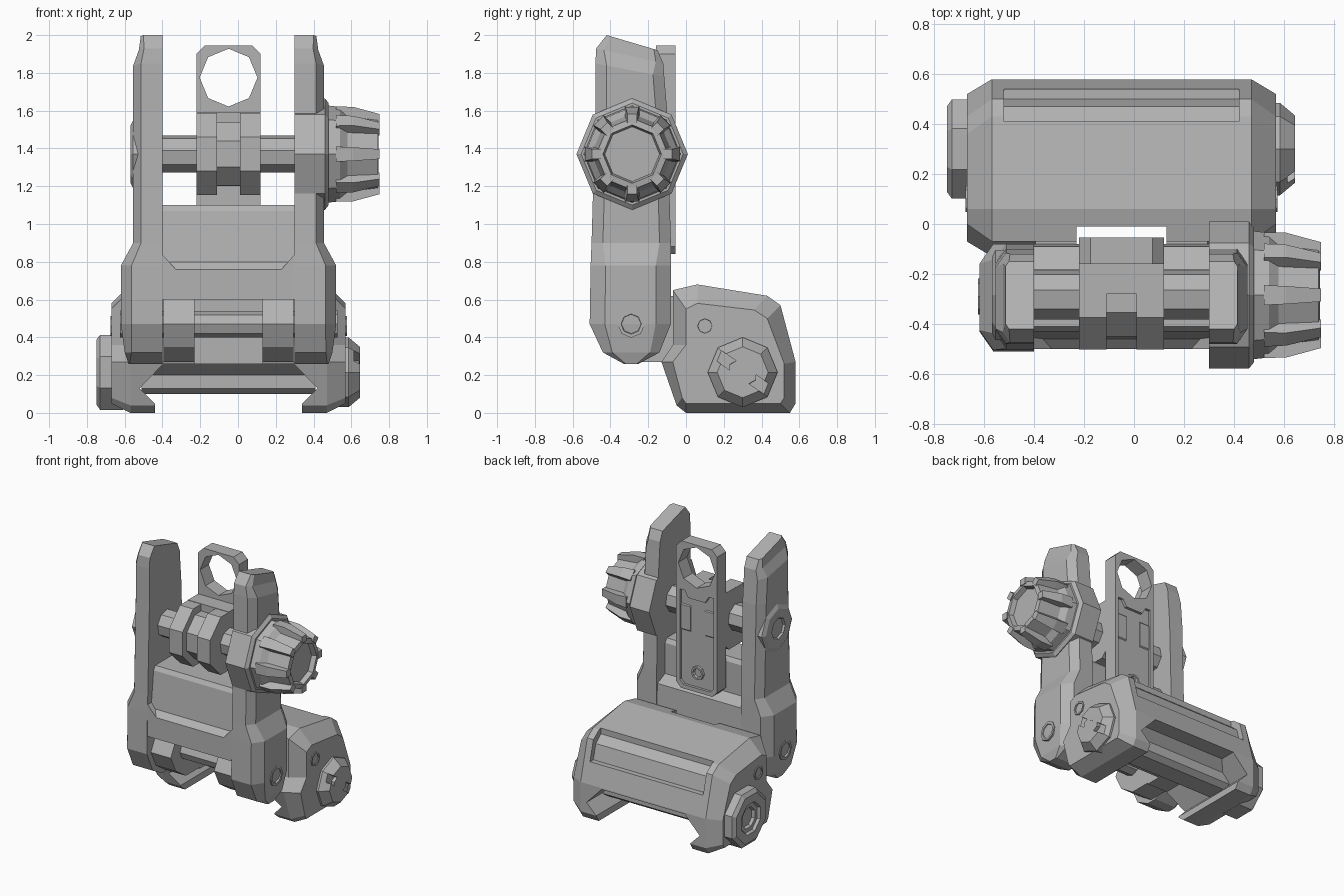
import bpy, bmesh, math
from mathutils import Vector, Matrix

if "Cube" in bpy.data.objects:
    bpy.data.objects.remove(bpy.data.objects["Cube"])

CX = -0.05  # the body is symmetric about this x; all x below are relative to it
grey = bpy.data.materials.new("grey_metal")
grey.diffuse_color = (0.45, 0.45, 0.45, 1)
grey.use_nodes = True
grey.node_tree.nodes["Principled BSDF"].inputs["Base Color"].default_value = grey.diffuse_color


def loft(name, rings):
    """Skin a list of equal-length point rings and cap both ends."""
    bm = bmesh.new()
    vs = [[bm.verts.new((p[0] + CX, p[1], p[2])) for p in r] for r in rings]
    n = len(vs[0])
    for a, b in zip(vs, vs[1:]):
        for i in range(n):
            j = (i + 1) % n
            bm.faces.new((a[i], a[j], b[j], b[i]))
    bm.faces.new(vs[0][::-1])
    bm.faces.new(vs[-1])
    bmesh.ops.recalc_face_normals(bm, faces=bm.faces[:])
    me = bpy.data.meshes.new(name)
    bm.to_mesh(me)
    bm.free()
    me.materials.append(grey)
    ob = bpy.data.objects.new(name, me)
    bpy.context.collection.objects.link(ob)
    return ob


def prism_x(name, pts, a, b):
    return loft(name, [[(x, y, z) for y, z in pts] for x in (a, b)])


def prism_y(name, pts, a, b):
    return loft(name, [[(x, y, z) for x, z in pts] for y in (a, b)])


def rect(a, b, c, d):
    return [(a, c), (b, c), (b, d), (a, d)]


def ngon(u, v, r, n=8, turn=0.0):
    return [(u + r * math.sin(turn + 2 * math.pi * i / n),
             v + r * math.cos(turn + 2 * math.pi * i / n)) for i in range(n)]


def turned(name, centre, steps, n=8, turn=0.0):
    """Faceted turned part along x from (x, radius) steps."""
    return loft(name, [[(x, y, z) for y, z in ngon(*centre, r, n, turn)] for x, r in steps])


def cut(ob, *cutters):
    for c in cutters:
        c.hide_render = True
        m = ob.modifiers.new("cut", 'BOOLEAN')
        m.operation = 'DIFFERENCE'
        m.solver = 'EXACT'
        m.object = c
        bpy.context.view_layer.objects.active = ob
        bpy.ops.object.modifier_apply(modifier=m.name)
        bpy.data.objects.remove(c)


HINGE, DRUM, CLAMP = (-0.29, 0.47), (-0.285, 1.37), (0.3, 0.215)

# Base clamp body, chamfered towards both ends
full = [(-.07, .65), (.06, .68), (.43, .62), (.5, .57), (.58, .27), (.58, .05),
        (.55, 0), (0, 0), (-.05, .04), (-.13, .27), (-.07, .36)]
small = [(0, .55), (.06, .58), (.36, .545), (.43, .5), (.52, .26), (.52, .08),
         (.5, .05), (0, .05), (-.02, .08), (-.07, .27), (0, .36)]
base = loft("base_body", [[(x, y, z) for y, z in p] for x, p in
                          ((-.62, small), (-.52, full), (.52, full), (.62, small))])
rail = [(-.39, -.1), (-.39, .05), (-.47, .13), (-.345, .26),
        (.345, .26), (.47, .13), (.39, .05), (.39, -.1)]
step = [(.41, .8), (.41, .58), (.47, .53), (.50, .42), (.7, .42), (.7, .8)]
cut(base,
    prism_y("rail_cutter", rail, -1, 1),
    prism_x("notch_cutter", rect(-.4, -.01, -.1, 1), -.18, .18),
    prism_x("step_cutter", step, -.47, .47))

# Recoil bar crossing the rail channel
prism_x("recoil_bar", [(.08, .28), (.18, .2), (.18, .13), (.22, .1), (.36, .1),
                       (.4, .13), (.4, .2), (.48, .28)], -.46, .46)

# Hinge knuckles on the base, and the hinge rod
knuckle = [(.02, .62), (-.2, .62), (-.4, .6), (-.47, .47), (-.41, .35),
           (-.29, .27), (-.1, .27), (.02, .3)]
for side, s in (("left", -1), ("right", 1)):
    prism_x(side + "_hinge_knuckle", knuckle, s * .18, s * .345)
turned("hinge_rod", HINGE, [(-.4, .07), (.4, .07)])

# Uprights: z at front, z at back, y front, y back, outer x, edge chamfer
levels = [(.26, .26, -.33, -.25, .53, .01), (.32, .32, -.44, -.14, .55, .05),
          (.47, .47, -.51, -.08, .57, .08), (.78, .78, -.505, -.08, .57, .08),
          (.9, .9, -.5, -.08, .505, .06), (1.6, 1.6, -.48, -.1, .505, .06),
          (1.85, 1.78, -.48, -.115, .505, .06), (1.93, 1.85, -.475, -.12, .475, .04),
          (2.0, 1.92, -.42, -.15, .465, .02)]
for side, s in (("left", -1), ("right", 1)):
    rings = []
    for zf, zb, y0, y1, xo, c in levels:
        xm = xo - c * .7
        pts = [(.35, y0), (xm, y0), (xo, y0 + c), (xo, y1 - c), (xm, y1), (.35, y1)]
        rings.append([(s * x, y, zf + (zb - zf) * (y - y0) / (y1 - y0)) for x, y in pts])
    loft(side + "_upright", rings)
    # Corner gusset next to the front panel
    prism_y(side + "_gusset", [(s * .28, .76), (s * .36, .76), (s * .36, .85)], -.5, -.4)
    # Hinge pin end and small cross pin end, both dished
    for label, centre, x, r in (("hinge_pin", HINGE, .57, .072), ("cross_pin", (.1, .46), .62, .052)):
        turned(side + "_" + label, centre,
               [(s * (x - .04), r), (s * (x + .006), r), (s * (x + .006), r * .75),
                (s * (x - .015), r * .65)])

# Cross panel joining the uprights
prism_x("cross_panel", [(-.5, .6), (-.5, .76), (-.46, .8), (-.43, 1.07), (-.41, 1.1),
                        (-.2, 1.1), (-.18, 1.07), (-.18, .84), (-.09, .8), (-.08, .6)], -.36, .36)

# Aperture leaf with peep hole and recessed back
leaf = prism_y("aperture_leaf", [(-.13, .84), (.13, .84), (.17, .88), (.17, 1.9), (.125, 1.945),
                                 (-.125, 1.945), (-.17, 1.9), (-.17, .88)], -.16, -.055)
cut(leaf,
    prism_y("hole_cutter", ngon(0, 1.775, .153), -.5, .5),
    prism_y("recess_cutter", [(-.11, .87), (.11, .87), (.14, .9), (.14, 1.58), (.1, 1.58),
                              (.07, 1.53), (-.07, 1.53), (-.1, 1.58), (-.14, 1.58), (-.14, .9)],
            -.075, 0))
# Leaf screw
loft("leaf_screw", [[(x, y, z) for x, z in ngon(0, .98, r)] for y, r in
                    ((-.1, .055), (-.058, .05), (-.058, .035), (-.075, .03))])

# Windage rod and the sight carrier around it
turned("windage_rod", DRUM, [(-.4, .1), (.4, .1)], turn=.2)
for side, s in (("left", -1), ("right", 1)):
    turned(side + "_carrier_ring", DRUM, [(s * .06, .235), (s * .17, .235)], turn=math.pi / 8)
turned("carrier_middle", DRUM, [(-.07, .18), (.07, .18)], turn=math.pi / 8)
prism_x("carrier_block", rect(-.28, -.13, 1.2, 1.59), -.17, .17)

# Windage knob: collar, core, grip ribs
turned("knob_collar", DRUM, [(.35, .295), (.51, .295), (.53, .27)])
turned("knob_core", DRUM, [(.5, .26), (.59, .25), (.63, .215), (.79, .19),
                           (.795, .155), (.76, .145)])
for i in range(8):
    a = 2 * math.pi * i / 8
    out, side = Vector((0, math.sin(a), math.cos(a))), Vector((0, math.cos(a), -math.sin(a)))
    mid = Vector((0, *DRUM))
    rings = []
    for x, r0, r1, w in ((.57, .17, .252, .04), (.66, .17, .25, .036), (.8, .165, .212, .026)):
        rings.append([mid + Vector((x, 0, 0)) + out * r + side * t
                      for r, t in ((r0, -w), (r1, -w), (r1, w), (r0, w))])
    loft("knob_rib_%d" % (i + 1), rings)

# Detent cap on the far upright
cap = turned("rod_end_cap", DRUM, [(-.47, .18), (-.505, .18), (-.52, .15), (-.52, .08), (-.5, .07)])

# Clamp nut on the left, dished
turned("clamp_nut", CLAMP, [(-.56, .215), (-.68, .215), (-.70, .185), (-.70, .12),
                            (-.68, .11), (-.68, .08), (-.66, .07)], turn=math.pi / 8)

# Slotted clamp bolt on the right
bolt = turned("clamp_bolt", CLAMP, [(.56, .185), (.635, .185), (.695, .135)])
slot = prism_x("slot_cutter", rect(-.3, .3, -.03, .03), .665, .8)
slot.data.transform(Matrix.Translation((0, *CLAMP)) @ Matrix.Rotation(math.radians(-35), 4, 'X'))
cut(bolt, slot)
turned("clamp_bolt_core", CLAMP, [(.6, .085), (.69, .08)], n=6)
